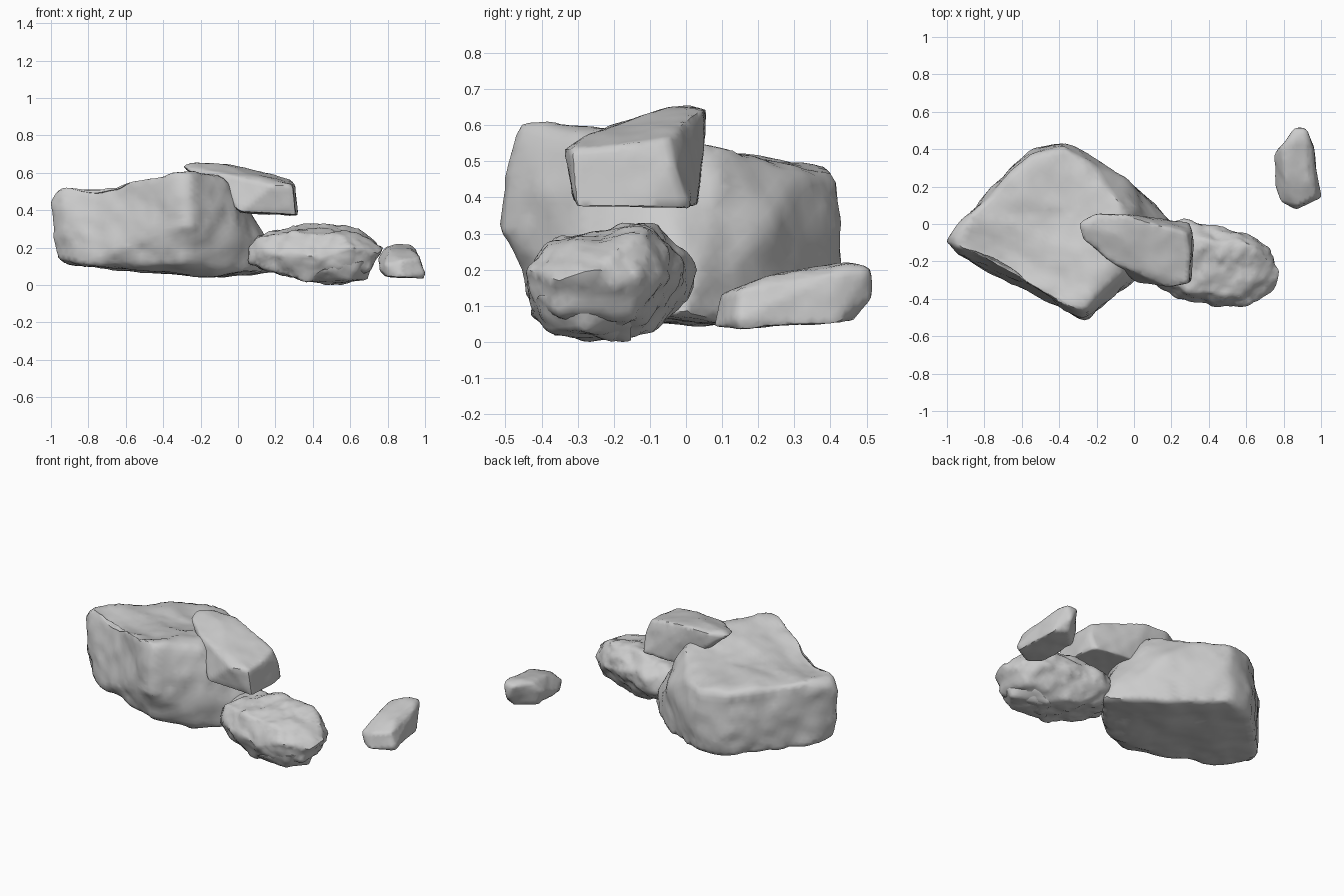
import bpy
import bmesh
from mathutils import Vector, noise

default_cube = bpy.data.objects.get("Cube")
if default_cube:
    bpy.data.objects.remove(default_cube, do_unlink=True)

# One plain stone colour for every rock
stone = bpy.data.materials.new("stone_grey")
stone.use_nodes = True
stone_colour = (0.6, 0.6, 0.6, 1.0)
stone.diffuse_color = stone_colour
stone.node_tree.nodes["Principled BSDF"].inputs["Base Color"].default_value = stone_colour


def bounds(points):
    """Lowest and highest corner of a set of points."""
    low = Vector([min(p[axis] for p in points) for axis in range(3)])
    high = Vector([max(p[axis] for p in points) for axis in range(3)])
    return low, high


def split_long_edges(bm, longest):
    """Halve edges until every one is shorter than the limit."""
    for _ in range(8):
        long_edges = [e for e in bm.edges if e.calc_length() > longest]
        if not long_edges:
            break
        bmesh.ops.subdivide_edges(bm, edges=long_edges, cuts=1)
        bmesh.ops.triangulate(bm, faces=bm.faces)


def make_rock(name, corners, grain, rounding, bump, scale, hollows=()):
    """Hull of the corner points, worn round and roughened."""
    # Rough block through the corners
    bm = bmesh.new()
    for corner in corners:
        bm.verts.new(corner)
    hull = bmesh.ops.convex_hull(bm, input=bm.verts)
    unused = {g for g in hull["geom_interior"] + hull["geom_unused"]
              if isinstance(g, bmesh.types.BMVert)}
    bmesh.ops.delete(bm, geom=list(unused), context="VERTS")

    # Even surface with worn edges
    split_long_edges(bm, grain)
    for _ in range(rounding):
        bmesh.ops.smooth_vert(bm, verts=bm.verts, factor=0.5,
                              use_axis_x=True, use_axis_y=True, use_axis_z=True)
    bmesh.ops.recalc_face_normals(bm, faces=bm.faces)
    bm.normal_update()

    # Weathered lumps and broad hollows along the normals
    normals = [v.normal.copy() for v in bm.verts]
    for vertex, normal in zip(bm.verts, normals):
        height = bump * noise.noise(vertex.co * scale)
        height += bump * 0.5 * noise.noise(vertex.co * scale * 2.3)
        for centre, radius, depth in hollows:
            nearness = max(0, 1 - (vertex.co - Vector(centre)).length / radius)
            height -= depth * nearness * (2 - nearness)
        vertex.co += normal * height

    # Restore the size lost to wear
    low, high = bounds(corners)
    now_low, now_high = bounds([v.co for v in bm.verts])
    for vertex in bm.verts:
        for axis in range(3):
            share = (vertex.co[axis] - now_low[axis]) / (now_high[axis] - now_low[axis])
            vertex.co[axis] = low[axis] + share * (high[axis] - low[axis])

    mesh = bpy.data.meshes.new(name)
    bm.to_mesh(mesh)
    bm.free()
    mesh.materials.append(stone)
    rock = bpy.data.objects.new(name, mesh)
    bpy.context.collection.objects.link(rock)
    bpy.ops.object.select_all(action="DESELECT")
    rock.select_set(True)
    bpy.context.view_layer.objects.active = rock
    bpy.ops.object.shade_smooth_by_angle(angle=0.8)


# Large boulder: upper rim, waist, then sloping underside
make_rock("large_boulder", [
    (-.28, -.46, .61), (-.38, -.43, .59), (-.72, -.25, .52), (-.94, -.1, .52),
    (-.88, .04, .51), (-.55, .38, .48), (-.38, .42, .47), (-.22, .34, .46),
    (-.08, .12, .55), (-.07, -.05, .575), (-.1, -.28, .575), (-.28, -.5, .45),
    (-1, -.09, .46), (-.27, -.515, .32), (-.02, -.3, .3), (.11, -.03, .27),
    (-.36, .43, .23), (-.56, .4, .2), (-.03, .22, .3),
    (-.96, -.1, .12), (-.83, -.22, .1), (-.88, .05, .1), (-.28, -.43, .11),
    (-.25, -.3, .04), (.03, -.23, .055), (.21, .0, .06), (-.05, .22, .04),
    (-.38, .42, .07), (-.56, .37, .07),
], grain=.05, rounding=2, bump=.016, scale=6,
    hollows=[((-.6, -.2, .55), .35, .03), ((-.74, -.18, .53), .2, .02),
             ((-.3, .15, .54), .28, .025)])

# Leaning slab: high back end, square front end
make_rock("leaning_slab", [
    (-.29, .0, .63), (-.25, -.03, .65), (-.23, .01, .655), (-.2, .055, .64),
    (-.05, .045, .64), (-.08, -.06, .645), (-.27, -.08, .62), (-.12, -.2, .6),
    (.1, -.26, .575), (.1, -.0, .61), (.28, -.05, .56), (.3, -.2, .54),
    (.29, -.31, .53), (.18, -.335, .53), (.31, -.03, .48),
    (.32, -.1, .37), (.31, -.3, .37), (.3, -.0, .37), (.02, -.31, .39),
    (-.04, -.25, .44), (.0, .03, .38), (.15, .025, .38), (.0, .045, .54),
    (-.2, .05, .57), (-.13, -.1, .53),
], grain=.035, rounding=1, bump=.006, scale=7)

# Rubble rock: craggy and lower
make_rock("craggy_rock", [
    (.05, -.24, .21), (.05, -.26, .12), (.05, -.1, .19), (.1, -.05, .26),
    (.11, -.28, .26), (.14, -.34, .2),
    (.22, -.06, .3), (.36, -.07, .325), (.5, -.13, .33), (.3, -.36, .28),
    (.62, -.1, .31), (.7, -.17, .27), (.57, -.38, .27), (.28, .03, .22),
    (.2, .03, .13), (.42, -.02, .2), (.62, -.05, .18), (.72, -.12, .18),
    (.775, -.25, .2), (.75, -.35, .17), (.6, -.435, .2), (.44, -.445, .15),
    (.2, -.39, .17), (.08, -.05, .1), (.15, -.32, .08), (.36, -.36, .02),
    (.36, -.08, .02), (.55, -.2, .0), (.68, -.14, .07), (.69, -.35, .07),
    (.55, -.42, .08),
], grain=.032, rounding=1, bump=.015, scale=12)

# Thin stone wedged under the craggy rock
make_rock("wedged_stone", [
    (.38, -.35, .02), (.45, -.43, .08), (.66, -.41, .13), (.72, -.3, .13),
    (.69, -.28, .03), (.6, -.38, .02), (.5, -.15, .0), (.66, -.15, .09),
], grain=.03, rounding=1, bump=.007, scale=14)

# Small stone lying apart
make_rock("small_stone", [
    (.75, .37, .14), (.79, .42, .2), (.86, .515, .2), (.92, .505, .205),
    (.85, .45, .22), (.92, .45, .215), (.9, .515, .12), (.95, .42, .19),
    (.81, .24, .185), (.93, .24, .185), (.97, .15, .14), (1, .15, .06),
    (.87, .1, .13), (.79, .12, .11), (.76, .2, .08), (.87, .08, .04),
    (.8, .12, .04), (.99, .16, .035), (.96, .42, .05), (.78, .38, .055),
    (.88, .47, .055),
], grain=.03, rounding=1, bump=.006, scale=9)
